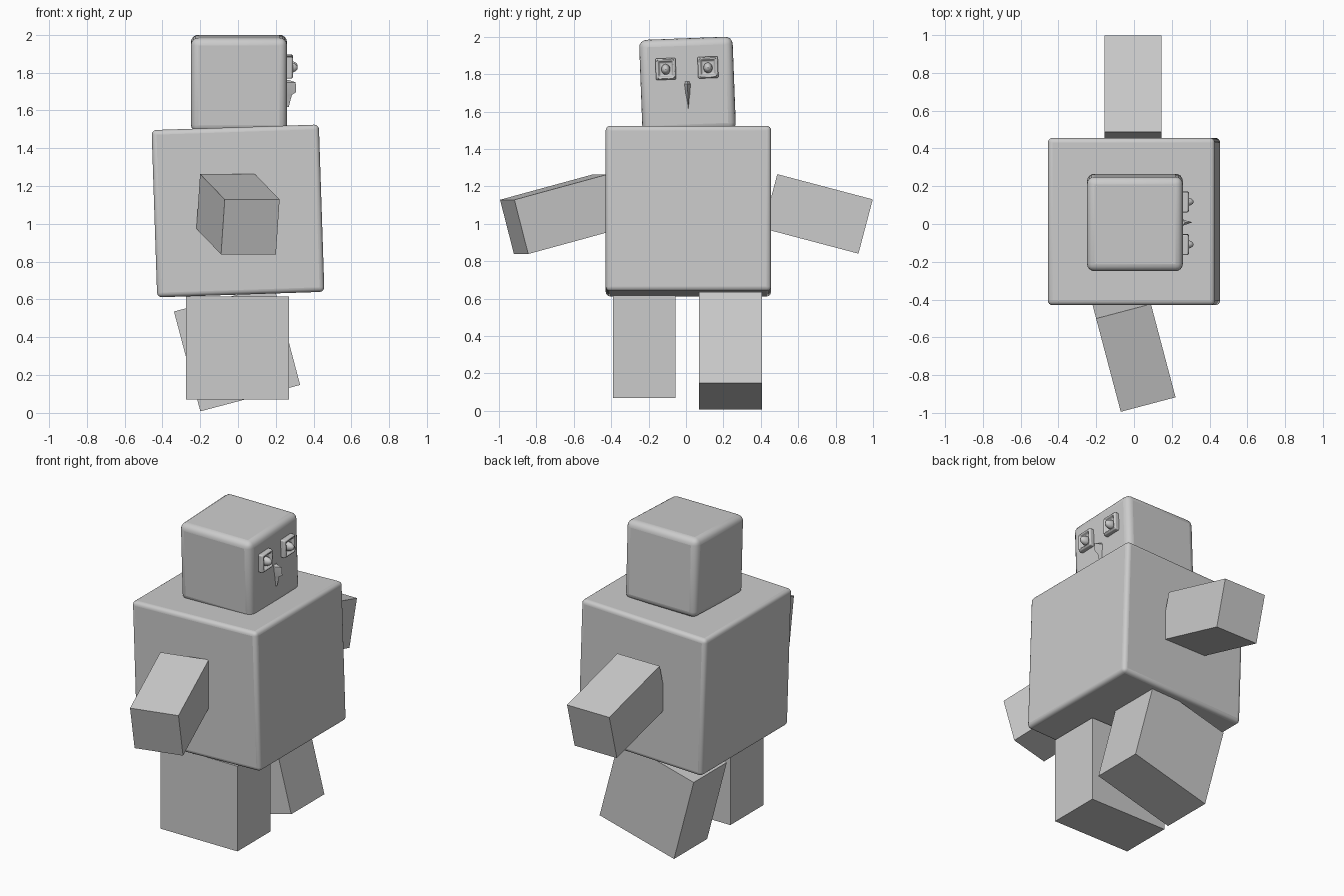
import bpy, bmesh
from math import radians
from mathutils import Matrix, Vector, Euler

old = bpy.data.objects.get("Cube")
if old:
    bpy.data.objects.remove(old, do_unlink=True)

grey = bpy.data.materials.new("plain grey")
grey.use_nodes = True
grey.diffuse_color = (0.6, 0.6, 0.6, 1)
grey.node_tree.nodes["Principled BSDF"].inputs["Base Color"].default_value = (0.6, 0.6, 0.6, 1)


def finish(name, bm, centre, turn=(0, 0, 0), bevel=0, smooth=False):
    """Turn a bmesh into a placed object; angles in degrees."""
    bmesh.ops.recalc_face_normals(bm, faces=bm.faces)
    mesh = bpy.data.meshes.new(name)
    bm.to_mesh(mesh)
    bm.free()
    mesh.materials.append(grey)
    obj = bpy.data.objects.new(name, mesh)
    bpy.context.collection.objects.link(obj)
    obj.location = centre
    obj.rotation_euler = [radians(a) for a in turn]
    if bevel:
        mod = obj.modifiers.new("rounded edges", "BEVEL")
        mod.width = bevel
        mod.segments = 4
        mod.limit_method = "ANGLE"
    if smooth:
        bpy.ops.object.select_all(action="DESELECT")
        obj.select_set(True)
        bpy.context.view_layer.objects.active = obj
        bpy.ops.object.shade_smooth_by_angle(angle=radians(35))
    return obj


def box(size):
    bm = bmesh.new()
    bmesh.ops.create_cube(bm, size=1)
    bmesh.ops.scale(bm, vec=size, verts=bm.verts)
    return bm


# Torso and head, both slightly tilted
finish("torso", box((0.885, 0.885, 0.885)), (0, 0.013, 1.068), (0, -1.9, 0), 0.025, True)
HEAD, TILT = Vector((0.005, 0.008, 1.742)), 2.2
finish("head", box((0.508, 0.5, 0.5)), HEAD, (TILT, 0, 0), 0.04, True)

# Legs: one planted, one swinging
LEG = (0.546, 0.336, 0.546)
finish("right_leg", box(LEG), (-0.003, -0.223, 0.343))
finish("left_leg", box(LEG), (-0.005, 0.238, 0.342), (0, -14.8, 0))

# Arms, both drooping outward
ARM = (0.3, 0.528, 0.3)
finish("left_arm", box(ARM), (-0.005, 0.705, 1.053), (-14.8, 0, 0))
finish("right_arm", box(ARM), (0, -0.672, 1.051), (14.8, 0, 14.8))


def on_head(x, y, z):
    return HEAD + Euler((radians(TILT), 0, 0)).to_matrix() @ Vector((x, y, z))


# Eyes: framed sockets with a raised pupil
for side, y in (("right", -0.113), ("left", 0.113)):
    bm = box((0.06, 0.108, 0.115))
    front = [f for f in bm.faces if f.normal.x > 0.9]
    for thickness, depth in ((0.018, 0.006), (0.014, -0.022)):
        bmesh.ops.inset_region(bm, faces=front, thickness=thickness, depth=depth)
    finish(side + "_eye_socket", bm, on_head(0.252, y, 0.09), (TILT, 0, 0), 0.008, True)

    bm = bmesh.new()
    bmesh.ops.create_uvsphere(bm, u_segments=16, v_segments=10, radius=1)
    bmesh.ops.scale(bm, vec=(0.045, 0.024, 0.028), verts=bm.verts)
    finish(side + "_eye_pupil", bm, on_head(0.266, y, 0.088), (TILT, 0, 0), smooth=True)

# Nose: hooked fin, wide at the face and thin at the ridge
bm = bmesh.new()
profile = [(0.02, 0.018), (0.055, 0.006), (0.058, -0.045), (0.035, -0.06), (0.018, -0.125)]
ridge = [bm.verts.new((x, 0, z)) for x, z in profile]
root = [[bm.verts.new((0, s * w, z)) for w, (x, z) in zip((0.022, 0.02, 0.014, 0.011, 0.003), profile)]
        for s in (-1, 1)]
for edge in root:
    for i in range(4):
        bm.faces.new((ridge[i], ridge[i + 1], edge[i + 1], edge[i]))
for i in (0, 4):
    bm.faces.new((root[0][i], ridge[i], root[1][i]))
finish("nose", bm, on_head(0.245, 0, 0), (TILT, 0, 0), smooth=True)
